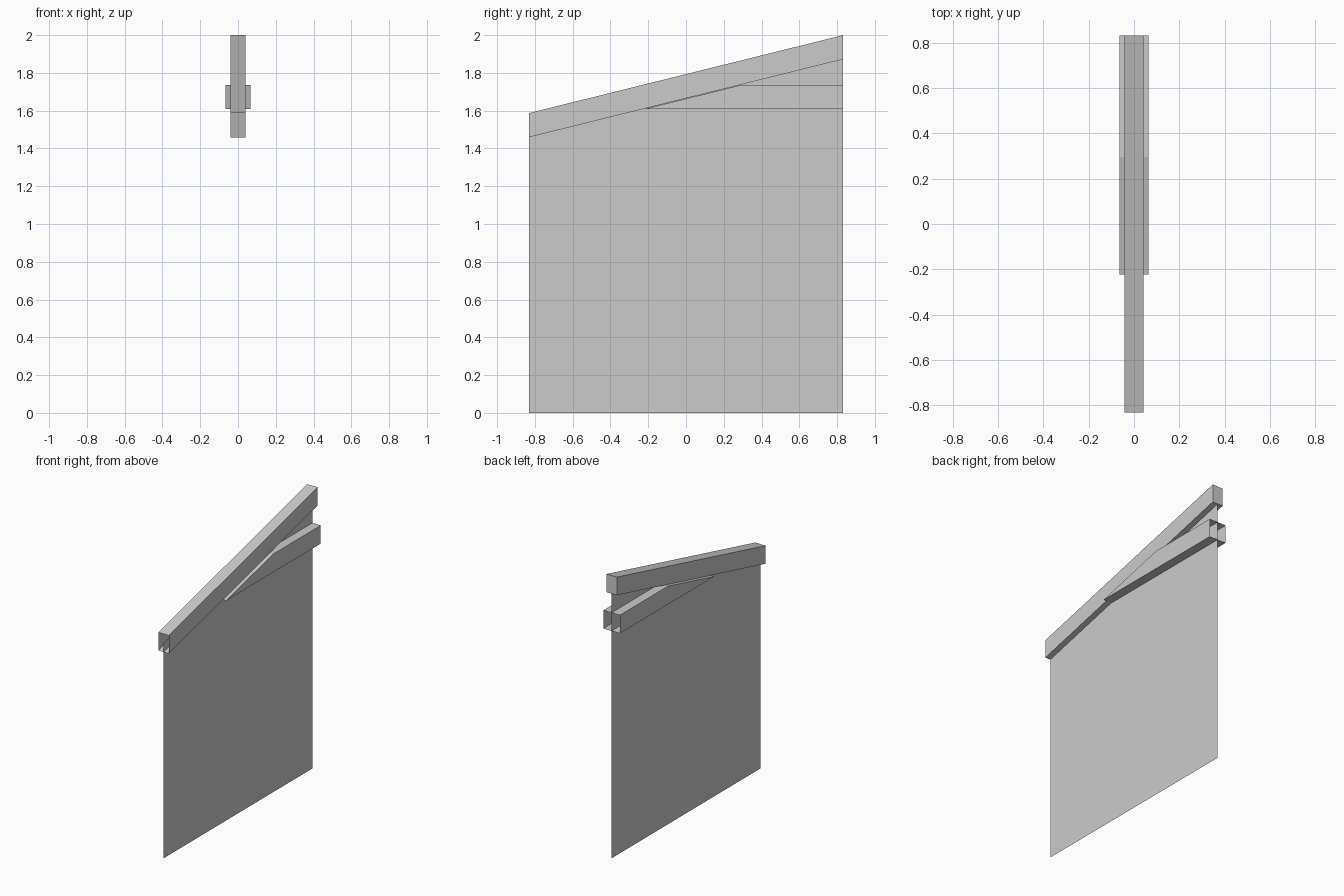
import bpy
import bmesh

cube = bpy.data.objects.get("Cube")
if cube:
    bpy.data.objects.remove(cube, do_unlink=True)

# One plain grey for every part
GREY = (0.6, 0.6, 0.6, 1.0)
grey = bpy.data.materials.new("plain grey")
grey.use_nodes = True
grey.diffuse_color = GREY
grey.node_tree.nodes["Principled BSDF"].inputs["Base Color"].default_value = GREY

HALF = 0.832            # half the length along y
RISE = (2.0 - 1.587) / (2 * HALF)
DEPTH = 0.128           # height of the sloping rail


def top_at(y):
    """Height of the sloping rail's upper face."""
    return 1.587 + (y + HALF) * RISE


def add_object(name, bm):
    mesh = bpy.data.meshes.new(name)
    bm.to_mesh(mesh)
    bm.free()
    mesh.materials.append(grey)
    obj = bpy.data.objects.new(name, mesh)
    bpy.context.collection.objects.link(obj)
    return obj


def hollow_rail(name, profile, half_width, open_y):
    """Sweep a (y, z) profile across x, leaving the end at open_y open."""
    bm = bmesh.new()
    face = bm.faces.new([bm.verts.new((-half_width, y, z)) for y, z in profile])
    swept = bmesh.ops.extrude_face_region(bm, geom=[face], use_keep_orig=True)
    verts = [g for g in swept["geom"] if isinstance(g, bmesh.types.BMVert)]
    bmesh.ops.translate(bm, verts=verts, vec=(2 * half_width, 0, 0))
    bmesh.ops.recalc_face_normals(bm, faces=bm.faces)
    ends = [f for f in bm.faces if all(abs(v.co.y - open_y) < 1e-4 for v in f.verts)]
    bmesh.ops.delete(bm, geom=ends, context='FACES_ONLY')
    return add_object(name, bm)


# Thin sheet, its upper edge held inside the sloping rail
bm = bmesh.new()
sheet = [(-HALF, 0), (HALF, 0),
         (HALF, top_at(HALF) - DEPTH / 2), (-HALF, top_at(-HALF) - DEPTH / 2)]
bm.faces.new([bm.verts.new((0, y, z)) for y, z in sheet])
add_object("panel", bm)

# Sloping rail, open at the front
hollow_rail("sloping_rail",
            [(-HALF, top_at(-HALF) - DEPTH), (HALF, top_at(HALF) - DEPTH),
             (HALF, top_at(HALF)), (-HALF, top_at(-HALF))], 0.041, -HALF)

# Level rail, mitred under the sloping one and open at the back
LOW, HIGH = 1.608, 1.737


def mitre_y(z):
    return (z + DEPTH + 0.002 - 1.587) / RISE - HALF


hollow_rail("level_rail",
            [(mitre_y(LOW), LOW), (HALF, LOW), (HALF, HIGH), (mitre_y(HIGH), HIGH)],
            0.065, HALF)
